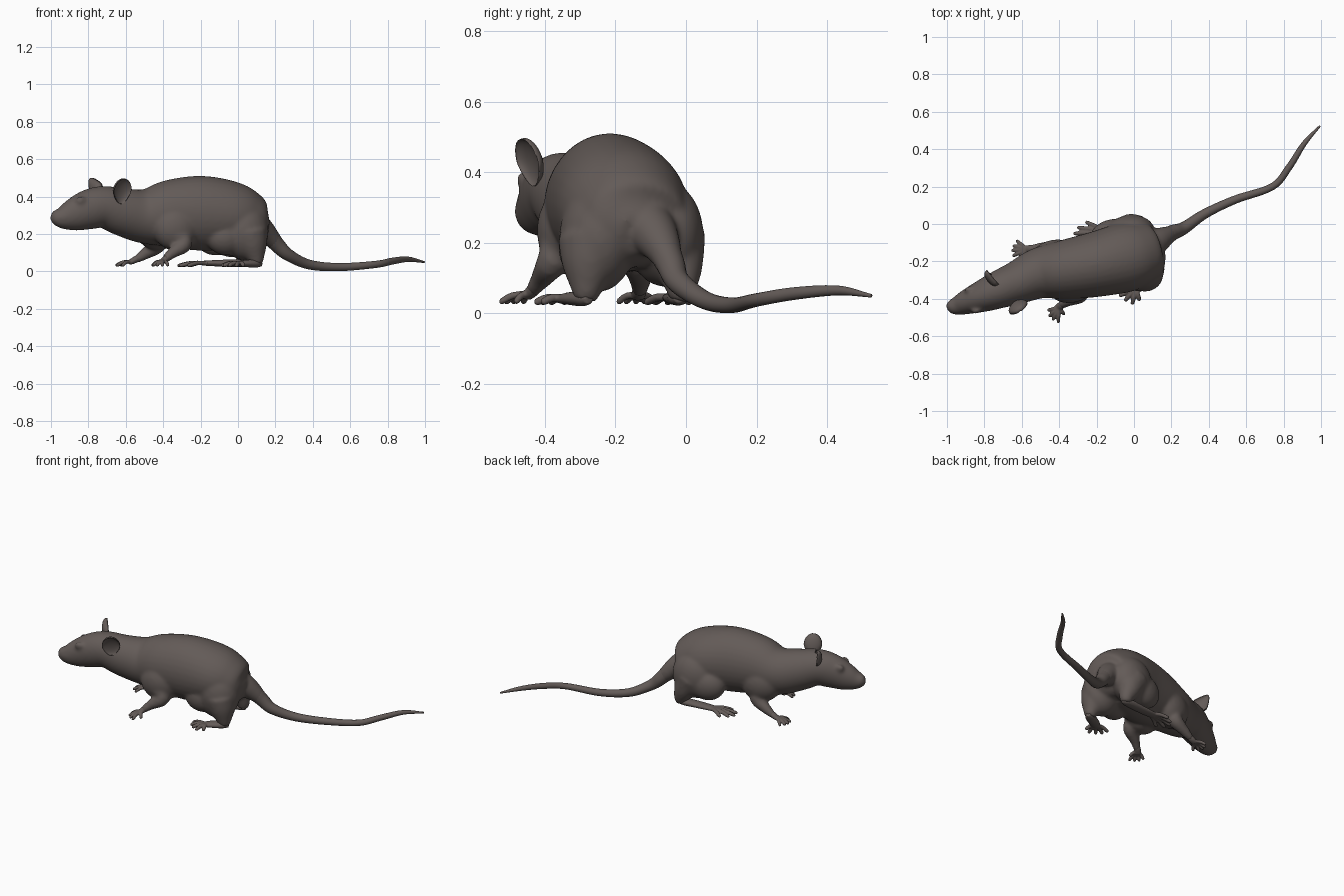
import bpy, bmesh, math
from mathutils import Vector, Matrix

fur = bpy.data.materials.new("dark grey brown")
fur.diffuse_color = (0.125, 0.104, 0.096, 1)


def catmull(pts, steps):
    """Smooth a list of stations (any number of components)."""
    p = [Vector(q) for q in pts]
    p = [2 * p[0] - p[1]] + p + [2 * p[-1] - p[-2]]
    out = []
    for i in range(1, len(p) - 2):
        a, b, c, d = p[i - 1:i + 3]
        for k in range(steps):
            t = k / steps
            out.append(0.5 * (2 * b + (c - a) * t + (2 * a - 5 * b + 4 * c - d) * t * t
                              + (3 * b - a - 3 * c + d) * t ** 3))
    return out + [p[-2]]


def loft(bm, stations, ref=(0, 0, 1), sides=20, steps=5):
    """Tube through stations (x, y, z, side radius, vertical radius)."""
    path = catmull([s if len(s) == 5 else (*s, s[3]) for s in stations], steps)
    pos = [Vector(s[:3]) for s in path]
    rings = []
    for i, s in enumerate(path):
        t = (pos[min(i + 1, len(pos) - 1)] - pos[max(i - 1, 0)]).normalized()
        side = t.cross(Vector(ref)).normalized()
        up = side.cross(t)
        ru, rv = max(s[3], .003), max(s[4], .003)
        rings.append([bm.verts.new(pos[i] + side * ru * math.cos(a) + up * rv * math.sin(a))
                      for a in (2 * math.pi * k / sides for k in range(sides))])
    for r, q in zip(rings, rings[1:]):
        for k in range(sides):
            bm.faces.new((r[k], r[(k + 1) % sides], q[(k + 1) % sides], q[k]))
    bm.faces.new(rings[0][::-1])
    bm.faces.new(rings[-1])


def ellipsoid(bm, centre, radii, yaw=0.0):
    m = (Matrix.Translation(centre) @ Matrix.Rotation(yaw, 4, 'Z')
         @ Matrix.Diagonal((*radii, 1)))
    bmesh.ops.create_uvsphere(bm, u_segments=24, v_segments=16, radius=1, matrix=m)


def finish(name, bm, voxel=0, smooth=0):
    bmesh.ops.recalc_face_normals(bm, faces=bm.faces)
    me = bpy.data.meshes.new(name)
    bm.to_mesh(me)
    bm.free()
    me.materials.append(fur)
    me.polygons.foreach_set("use_smooth", [True] * len(me.polygons))
    ob = bpy.data.objects.new(name, me)
    bpy.context.collection.objects.link(ob)
    if voxel:
        r = ob.modifiers.new("blend", 'REMESH')
        r.mode, r.voxel_size, r.use_smooth_shade = 'VOXEL', voxel, True
    if smooth:
        s = ob.modifiers.new("soften", 'SMOOTH')
        s.factor, s.iterations = 0.5, smooth
    return ob


# Body and head, nose to rump
bm = bmesh.new()
loft(bm, [(-1.0, -.452, .29, .014, .018), (-.985, -.447, .289, .034, .036),
          (-.94, -.435, .288, .053, .062), (-.88, -.412, .303, .07, .088),
          (-.80, -.382, .33, .088, .107), (-.72, -.35, .345, .102, .112),
          (-.62, -.312, .318, .116, .128), (-.50, -.262, .295, .138, .147),
          (-.36, -.243, .308, .16, .183), (-.20, -.215, .311, .175, .2),
          (-.05, -.18, .299, .185, .186), (.04, -.157, .272, .168, .162),
          (.10, -.145, .24, .14, .12), (.145, -.13, .225, .06, .06)], sides=32)
# Tail root
loft(bm, [(.03, -.15, .28, .09), (.11, -.1, .235, .074), (.165, -.068, .19, .055),
          (.22, -.04, .13, .034)])
# Brows, eyes, shoulders, thighs and knees
for c, r in (((-.84, -.462, .38), (.03, .018, .022)), ((-.88, -.35, .38), (.03, .018, .022)),
             ((-.845, -.466, .368), (.016, .013, .013)), ((-.886, -.35, .368), (.016, .013, .013)),
             ((-.33, -.328, .235), (.13, .093, .125)), ((-.43, -.175, .235), (.13, .09, .12)),
             ((.035, -.25, .215), (.13, .108, .155)), ((-.03, -.06, .225), (.145, .107, .15)),
             ((-.06, -.275, .185), (.115, .085, .1)), ((-.12, -.05, .185), (.115, .075, .1))):
    ellipsoid(bm, c, r, math.radians(14))
# Lower legs and forearms
Y = (0, 1, 0)
loft(bm, [(.06, -.265, .2, .1), (.08, -.275, .13, .078), (.095, -.282, .07, .047),
          (.1, -.285, .035, .03)], Y)
loft(bm, [(-.01, -.04, .2, .1), (.02, -.02, .13, .07), (.045, -.015, .07, .045),
          (.045, -.02, .035, .03)], Y)
loft(bm, [(-.34, -.34, .21, .08), (-.29, -.378, .148, .048), (-.35, -.41, .1, .031),
          (-.39, -.435, .065, .022)])
loft(bm, [(-.44, -.17, .2, .08), (-.43, -.135, .142, .048), (-.50, -.13, .092, .031),
          (-.55, -.132, .06, .021)])
finish("body", bm, .0085, 14)


# Paws: a sole plus splayed toes
def paw(name, sole, tips, r):
    bm = bmesh.new()
    loft(bm, sole, sides=14)
    base = Vector(sole[-1][:3])
    back = Vector(sole[-2][:3])
    for x, y in tips:
        tip = Vector((x, y, .03))
        start = base.lerp(back, .45)
        mid = start.lerp(tip, .55) + Vector((0, 0, .009))
        loft(bm, [(*start, r), (*mid, r), (*tip.lerp(mid, .2), r * .9), (*tip, r * .4)],
             sides=10, steps=3)
    finish(name, bm, .0045, 2)


paw("right_hind_foot",
    [(.125, -.275, .04, .014, .014), (.09, -.295, .042, .03, .022),
     (.03, -.33, .042, .032, .018), (-.005, -.352, .04, .026, .013)],
    [(-.09, -.345), (-.08, -.385), (-.05, -.412), (-.01, -.43), (.03, -.41)], .012)
paw("left_hind_foot",
    [(.07, -.02, .042, .014, .014), (.03, -.022, .044, .03, .022),
     (-.1, -.035, .044, .032, .018), (-.19, -.04, .044, .028, .013)],
    [(-.27, -.115), (-.315, -.09), (-.325, -.052), (-.305, -.018), (-.26, .012)], .012)
paw("right_front_paw",
    [(-.36, -.415, .09, .018, .018), (-.39, -.435, .065, .021, .018),
     (-.41, -.453, .047, .021, .012)],
    [(-.462, -.462), (-.455, -.494), (-.434, -.515), (-.405, -.53), (-.372, -.485)], .0102)
paw("left_front_paw",
    [(-.52, -.131, .08, .018, .018), (-.555, -.133, .06, .021, .018),
     (-.583, -.137, .046, .021, .012)],
    [(-.63, -.087), (-.648, -.115), (-.655, -.142), (-.65, -.172), (-.62, -.195)], .0102)

# Tail
bm = bmesh.new()
loft(bm, [(.12, -.1, .24, .02), (.165, -.07, .195, .045), (.21, -.045, .142, .041),
          (.27, -.02, .088, .033), (.38, .055, .037, .026), (.54, .13, .023, .022),
          (.74, .20, .038, .019), (.83, .305, .056, .018), (.91, .43, .065, .014),
          (.995, .525, .05, .005)], sides=18, steps=7)
finish("tail", bm)


# Cupped ears, narrowing towards the root
def ear(name, root, tip, normal, width, point=0.0):
    root, tip, n = Vector(root), Vector(tip), Vector(normal)
    up = (tip - root).normalized()
    side = up.cross(n).normalized()
    n = side.cross(up)
    h = (tip - root).length / 2
    frame = Matrix((side, n, up)).transposed().to_4x4()
    frame.translation = (root + tip) / 2
    bm = bmesh.new()
    bmesh.ops.create_uvsphere(bm, u_segments=32, v_segments=20, radius=1)
    for v in bm.verts:
        x, y, z = v.co
        depth = -.024 * y + .01 if y > 0 else .03 * y
        wide = width * (1 - .3 * max(0, -z) - point * max(0, z))
        v.co = frame @ Vector((x * wide, depth, z * h))
    finish(name, bm, 0, 1)


ear("right_ear", (-.628, -.425, .362), (-.612, -.462, .497), (.5, -.85, 0), .056)
ear("left_ear", (-.725, -.325, .38), (-.79, -.255, .498), (.75, .65, .1), .05, .5)
